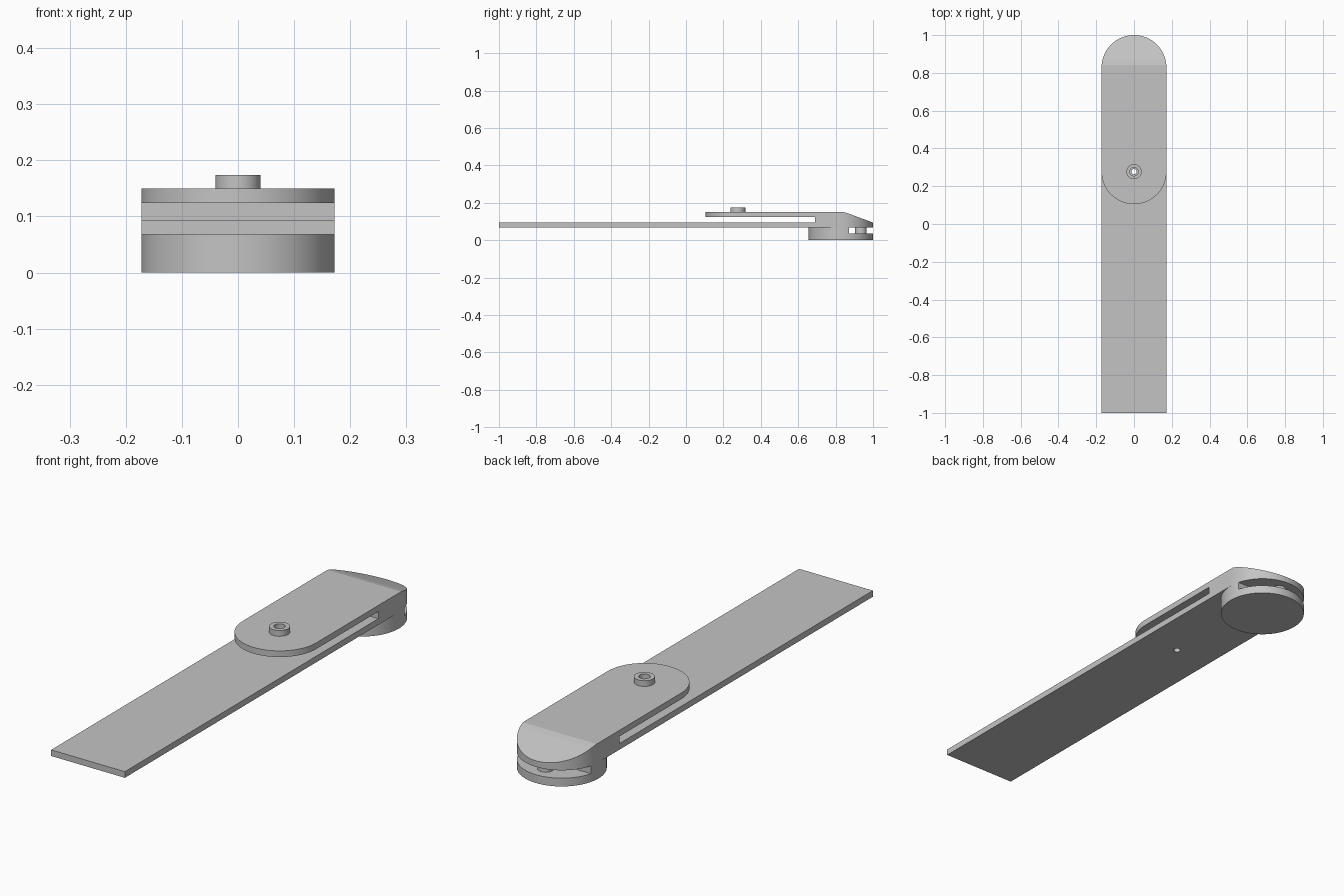
import bpy, bmesh, math
from mathutils import Vector

cube = bpy.data.objects.get("Cube")
if cube:
    bpy.data.objects.remove(cube, do_unlink=True)

R = 0.172          # half width of strap and radius of the round ends
BACK, PIVOT = 0.828, 0.277   # centres of the round ends along y

steel = bpy.data.materials.new("plain grey")
steel.use_nodes = True
grey = (0.55, 0.55, 0.55, 1)
steel.diffuse_color = grey
steel.node_tree.nodes["Principled BSDF"].inputs["Base Color"].default_value = grey


def arc(cy, r, a0, a1, n=48):
    """Points on an arc in plan, angles in degrees."""
    angles = [math.radians(a0 + (a1 - a0) * i / n) for i in range(n + 1)]
    return [(r * math.cos(a), cy + r * math.sin(a)) for a in angles]


def circle(cy, r, n=96):
    return arc(cy, r, 0, 360, n)[:-1]


def prism(name, points, offset):
    """Extrude a closed outline of 3D points by an offset."""
    bm = bmesh.new()
    face = bm.faces.new([bm.verts.new(p) for p in points])
    out = bmesh.ops.extrude_face_region(bm, geom=[face])
    moved = [v for v in out["geom"] if isinstance(v, bmesh.types.BMVert)]
    bmesh.ops.translate(bm, verts=moved, vec=Vector(offset))
    bmesh.ops.recalc_face_normals(bm, faces=bm.faces)
    mesh = bpy.data.meshes.new(name)
    bm.to_mesh(mesh)
    bm.free()
    mesh.materials.append(steel)
    ob = bpy.data.objects.new(name, mesh)
    bpy.context.collection.objects.link(ob)
    return ob


def plan(name, outline, z0, z1):
    return prism(name, [(x, y, z0) for x, y in outline], (0, 0, z1 - z0))


def activate(ob):
    bpy.ops.object.select_all(action='DESELECT')
    ob.select_set(True)
    bpy.context.view_layer.objects.active = ob


def combine(ob, tool, operation):
    """Apply a boolean and discard the tool."""
    mod = ob.modifiers.new(operation, 'BOOLEAN')
    mod.object, mod.operation, mod.solver = tool, operation, 'EXACT'
    activate(ob)
    bpy.ops.object.modifier_apply(modifier=mod.name)
    bpy.data.objects.remove(tool, do_unlink=True)


# Strap, sloping head and upper plate from one side profile
side = [(-1, 0.068), (1.05, 0.068), (1.05, 0.075), (0.868, 0.143), (0.842, 0.15),
        (0.05, 0.15), (0.05, 0.124), (0.69, 0.124), (0.69, 0.094), (-1, 0.094)]
body = prism("strap_and_clamp", [(-0.2, y, z) for y, z in side], (0.4, 0, 0))

# Round the back end and trim the width
outline = [(-R, -1.1), (R, -1.1)] + arc(BACK, R, 0, 180)
combine(body, plan("trim", outline, -0.1, 0.3), 'INTERSECT')

# Round the front of the upper plate
corners = [(-0.25, 0), (0.25, 0), (0.25, PIVOT)] + arc(PIVOT, R, 0, -180) + [(-0.25, PIVOT)]
combine(body, plan("corner_cutter", corners, 0.11, 0.2), 'DIFFERENCE')

# Raised boss, its bore, and the smaller hole in the strap
combine(body, plan("boss", circle(PIVOT, 0.04), 0.14, 0.174), 'UNION')
combine(body, plan("bore", circle(PIVOT, 0.022, 64), 0.11, 0.2), 'DIFFERENCE')
combine(body, plan("strap_hole", circle(PIVOT, 0.014, 64), 0.05, 0.11), 'DIFFERENCE')

# Round foot with a slot open to the back, and a pin standing in the slot
foot = plan("foot_disc", circle(BACK, R), 0, 0.068)
slot = [(-0.3, 0.872), (0.3, 0.872), (0.3, 1.1), (-0.3, 1.1)]
combine(foot, plan("slot_cutter", slot, 0.035, 0.1), 'DIFFERENCE')
pin = plan("slot_pin", circle(0.935, 0.031, 64), 0.035, 0.068)

# Smooth the curved walls, keep edges crisp
for ob in (body, foot, pin):
    activate(ob)
    bpy.ops.object.shade_smooth_by_angle(angle=math.radians(7))
